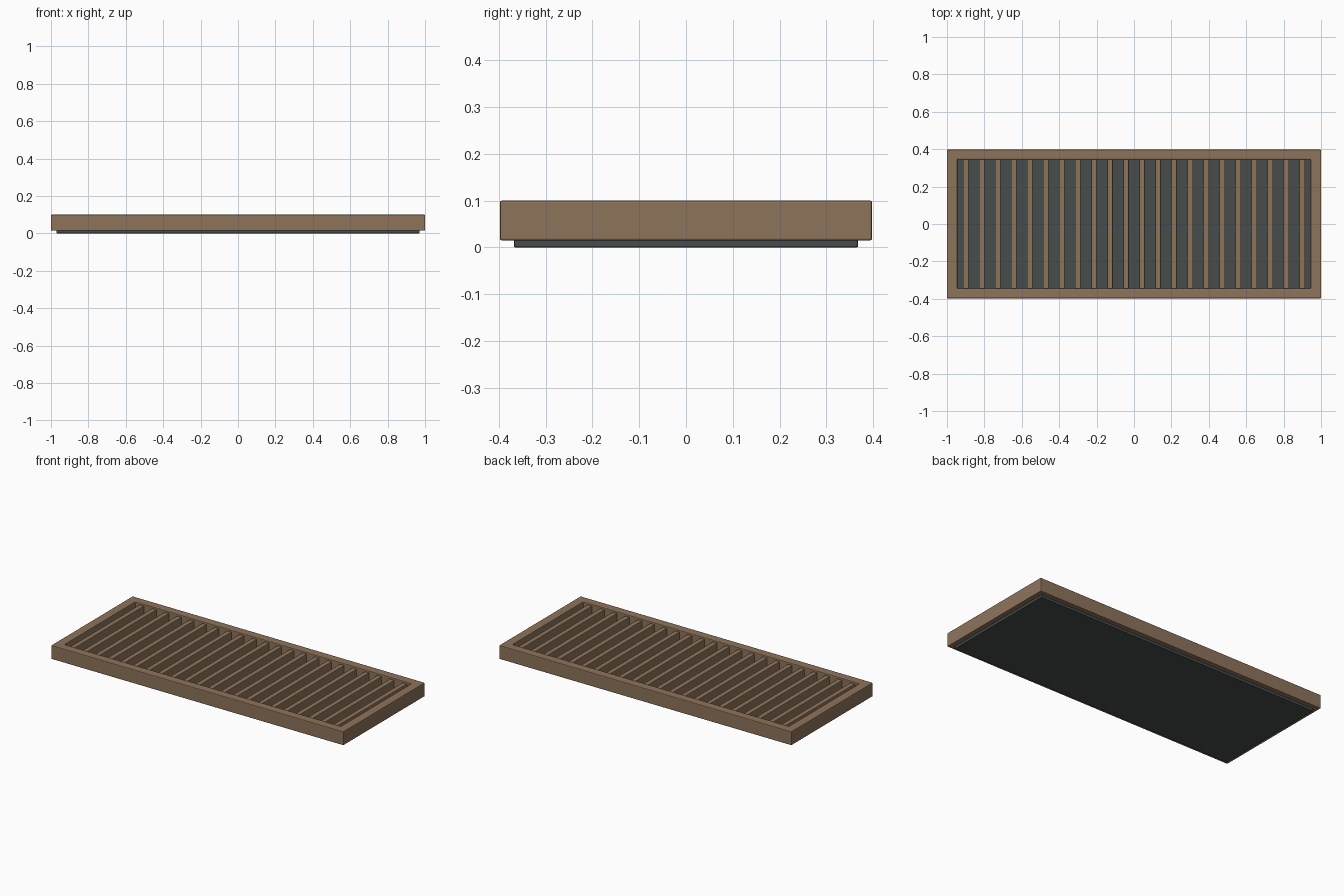
import bpy
import bmesh

cube = bpy.data.objects.get("Cube")
if cube:
    bpy.data.objects.remove(cube, do_unlink=True)


def make_material(name, color):
    mat = bpy.data.materials.new(name)
    mat.use_nodes = True
    mat.diffuse_color = color
    mat.node_tree.nodes["Principled BSDF"].inputs["Base Color"].default_value = color
    return mat


WOOD = make_material("brown wood", (0.27, 0.175, 0.105, 1))
DARK = make_material("dark slate", (0.062, 0.074, 0.072, 1))


def finish(name, bm, mat, bevel):
    bmesh.ops.recalc_face_normals(bm, faces=bm.faces)
    mesh = bpy.data.meshes.new(name)
    bm.to_mesh(mesh)
    bm.free()
    mesh.materials.append(mat)
    obj = bpy.data.objects.new(name, mesh)
    bpy.context.collection.objects.link(obj)
    mod = obj.modifiers.new("edge softening", "BEVEL")
    mod.width = bevel
    mod.segments = 2
    mod.limit_method = "ANGLE"
    return obj


def box(name, x, half_x, half_y, z0, z1, mat, bevel):
    bm = bmesh.new()
    bmesh.ops.create_cube(bm, size=2)
    for v in bm.verts:
        v.co.x = x + v.co.x * half_x
        v.co.y *= half_y
        v.co.z = z1 if v.co.z > 0 else z0
    return finish(name, bm, mat, bevel)


# Frame: a closed rectangular ring
def frame(name, outer, inner, z0, z1):
    bm = bmesh.new()
    corners = ((-1, -1), (1, -1), (1, 1), (-1, 1))
    section = ((outer, z0), (outer, z1), (inner, z1), (inner, z0))
    rings = [[bm.verts.new((sx * size[0], sy * size[1], z)) for size, z in section]
             for sx, sy in corners]
    for i in range(4):
        a, b = rings[i], rings[(i + 1) % 4]
        for j in range(4):
            k = (j + 1) % 4
            bm.faces.new((a[j], b[j], b[k], a[k]))
    return finish(name, bm, WOOD, 0.004)


frame("frame", (1.0, 0.398), (0.945, 0.345), 0.015, 0.1)

# Backing panel, slightly smaller than the frame
box("backing_panel", 0, 0.97, 0.368, 0, 0.02, DARK, 0.003)

# Evenly spaced slats across the opening
COUNT = 22
for i in range(COUNT):
    x = -0.9 + 1.8 * i / (COUNT - 1)
    box(f"slat_{i + 1}", x, 0.015, 0.345, 0.018, 0.09, WOOD, 0.003)
